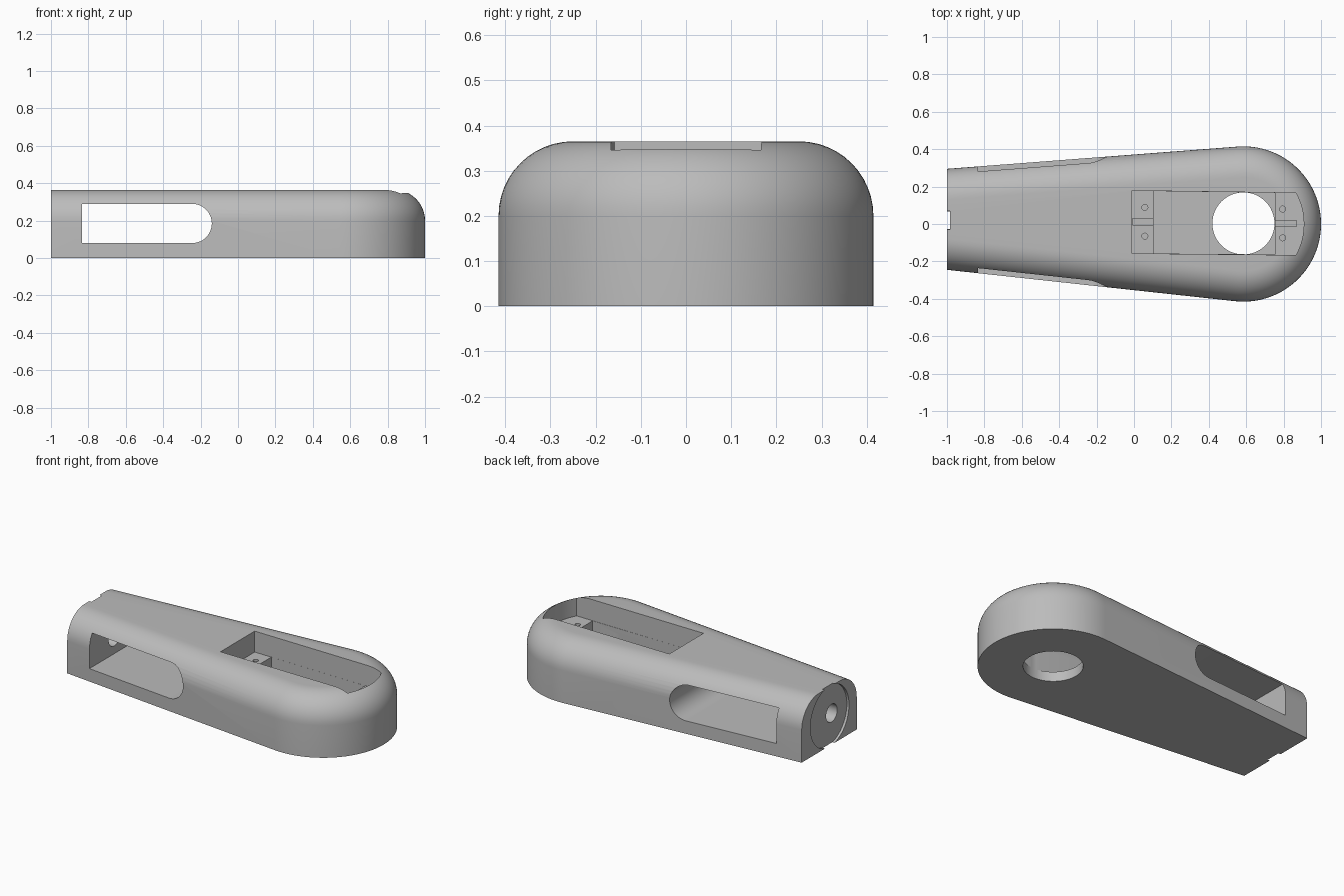
import bpy, bmesh, math
from mathutils import Vector

old = bpy.data.objects.get("Cube")
if old:
    bpy.data.objects.remove(old, do_unlink=True)

grey = bpy.data.materials.new("plain grey")
grey.use_nodes = True
colour = (0.5, 0.5, 0.5, 1)
grey.diffuse_color = colour
grey.node_tree.nodes["Principled BSDF"].inputs["Base Color"].default_value = colour

HEIGHT, FILLET = 0.365, 0.165
NOSE_X, NOSE_R = 0.585, 0.415


def arc(cx, cy, r, start, end, steps):
    angles = [math.radians(start + (end - start) * i / steps) for i in range(steps + 1)]
    return [(cx + r * math.cos(a), cy + r * math.sin(a)) for a in angles]


def loft(name, rings):
    """Solid through equal-length rings, capped at both ends."""
    bm = bmesh.new()
    loops = [[bm.verts.new(p) for p in ring] for ring in rings]
    n = len(loops[0])
    for a, b in zip(loops, loops[1:]):
        for i in range(n):
            j = (i + 1) % n
            bm.faces.new((a[i], a[j], b[j], b[i]))
    bm.faces.new(loops[0])
    bm.faces.new(loops[-1])
    bmesh.ops.recalc_face_normals(bm, faces=bm.faces)
    mesh = bpy.data.meshes.new(name)
    bm.to_mesh(mesh)
    bm.free()
    mesh.materials.append(grey)
    obj = bpy.data.objects.new(name, mesh)
    bpy.context.collection.objects.link(obj)
    return obj


def prism(outline, axis, low, high):
    """Extrude a 2D outline along x, y or z."""
    place = {"x": lambda u, v, w: (w, u, v),
             "y": lambda u, v, w: (u, w, v),
             "z": lambda u, v, w: (u, v, w)}[axis]
    return loft("cutter", [[place(u, v, w) for u, v in outline] for w in (low, high)])


def rect(x0, x1, y0, y1):
    return [(x0, y0), (x1, y0), (x1, y1), (x0, y1)]


def circle(cx, cy, r, steps=48):
    return arc(cx, cy, r, 0, 360, steps)[:-1]


def cut(target, cutter):
    cutter.hide_render = True
    mod = target.modifiers.new("cut", "BOOLEAN")
    mod.operation, mod.solver, mod.object = "DIFFERENCE", "EXACT", cutter
    bpy.context.view_layer.objects.active = target
    bpy.ops.object.modifier_apply(modifier=mod.name)
    bpy.data.objects.remove(cutter, do_unlink=True)


# Tapered body with a round nose and a filleted top edge
def body_ring(inset, z):
    outline = arc(NOSE_X, 0, NOSE_R - inset, -96.2, 94.4, 64)
    outline += [(-1, 0.295 - inset), (-1, -0.245 + inset)]
    return [(x, y, z) for x, y in outline]


rings = [body_ring(0, 0)]
for i in range(13):
    a = math.pi / 2 * i / 12
    rings.append(body_ring(FILLET * (1 - math.cos(a)),
                           HEIGHT - FILLET + FILLET * math.sin(a)))
body = loft("body", rings)

# Side window running through the body, rounded at one end
window = [(-0.835, 0.29), (-0.835, 0.08)] + arc(-0.245, 0.185, 0.105, -90, 90, 24)
cut(body, prism(window, "y", -1, 1))

# Top pocket, leaving a raised mounting ledge at each end
SHELF, FLOOR = 0.235, 0.06
pocket = [(-0.01, 0.178), (-0.01, -0.157)] + arc(0.56, 0, 0.348, -28.5, 28.5, 16)
cut(body, prism(pocket, "z", SHELF, 0.6))
well = [(0.105, -0.158), (0.755, -0.163), (0.755, 0.167), (0.105, 0.176)]
cut(body, prism(well, "z", FLOOR, 0.3))

# Round opening through the floor
cut(body, prism(circle(NOSE_X, 0.003, 0.166, 64), "z", -0.2, 0.2))

# Grooves and screw holes in the ledges
for x0, x1, y in ((-0.009, 0.2, 0.012), (0.7, 0.87, 0.003)):
    cut(body, prism(rect(x0, x1, y - 0.017, y + 0.017), "z", SHELF - 0.03, 0.3))
for x, y in ((0.058, 0.012), (0.795, 0.003)):
    for side in (-1, 1):
        cut(body, prism(circle(x, y + side * 0.077, 0.016, 20), "z", 0.13, 0.3))

# Shallow round recess and cable bore in the narrow end
cut(body, prism(circle(0.02, 0.183, 0.189, 64), "x", -1.1, -0.985))
cut(body, prism(circle(-0.02, 0.183, 0.055, 32), "x", -1.1, -0.8))

# Smooth curved surfaces, crisp edges
for o in bpy.context.selected_objects:
    o.select_set(False)
body.select_set(True)
bpy.context.view_layer.objects.active = body
bpy.ops.object.shade_smooth_by_angle(angle=math.radians(30))
